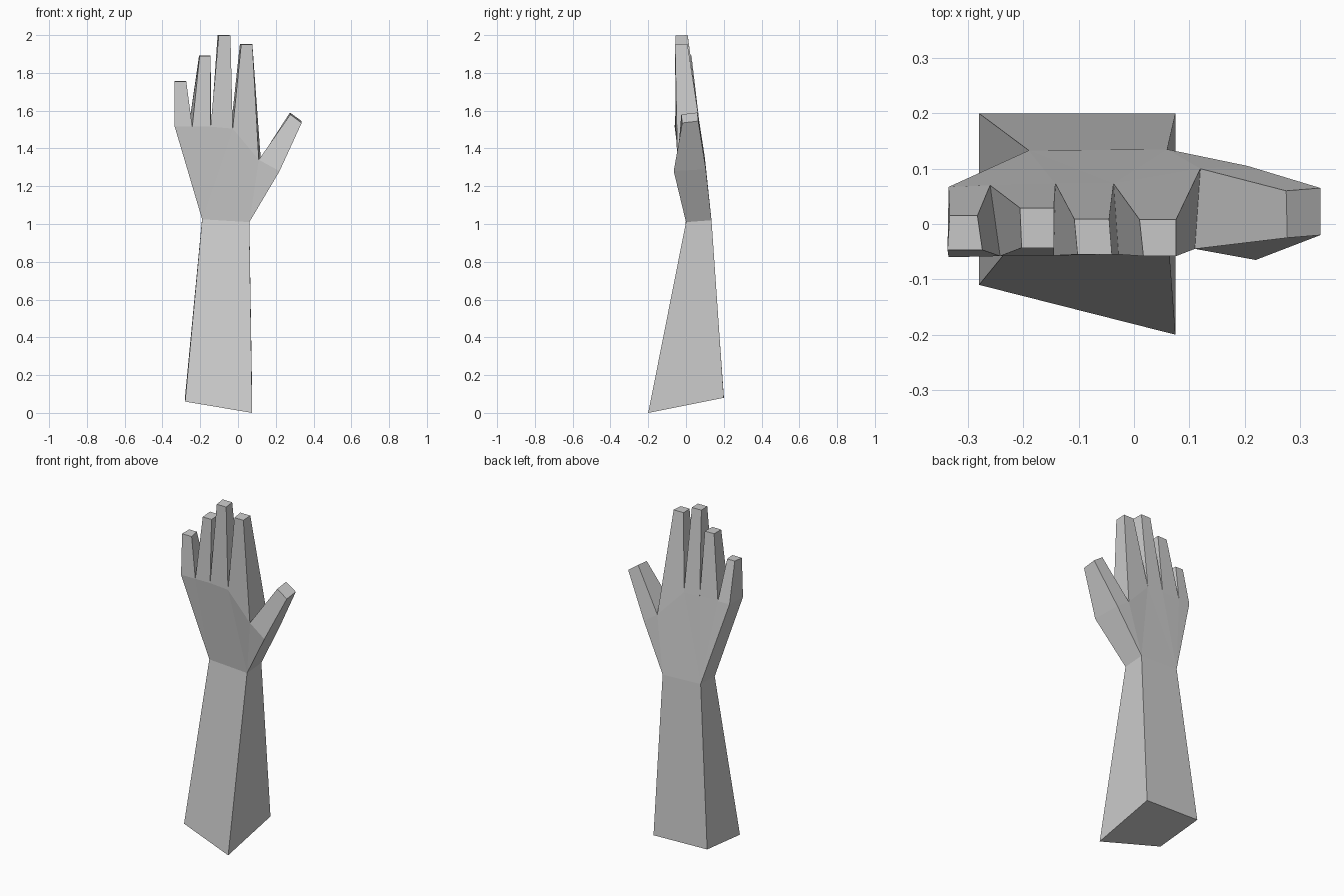
import bpy
import bmesh

if "Cube" in bpy.data.objects:
    bpy.data.objects.remove(bpy.data.objects["Cube"])

bm = bmesh.new()


def pair(front, back):
    """A front vertex and the matching vertex on the back of the hand."""
    return bm.verts.new(front), bm.verts.new(back)


def panels(row):
    """Front and back faces spanning a closed outline of front/back pairs."""
    bm.faces.new([p[0] for p in row])
    bm.faces.new([p[1] for p in reversed(row)])


def side(a, b):
    """Wall joining two neighbouring pairs."""
    bm.faces.new((a[0], a[1], b[1], b[0]))


def cap_digit(base_l, base_r, tip_l, tip_r):
    """Four-sided finger with a flat tip, growing from two knuckle pairs."""
    panels([base_l, base_r, tip_r, tip_l])
    side(base_r, tip_r)
    side(tip_r, tip_l)
    side(tip_l, base_l)


# Forearm: slanted elbow cut up to the wrist
elbow_l = pair((-0.28, -0.11, 0.06), (-0.28, 0.20, 0.09))
elbow_r = pair((0.075, -0.20, 0.0), (0.075, 0.20, 0.08))
wrist_l = pair((-0.19, 0.0, 1.025), (-0.19, 0.133, 1.03))
wrist_r = pair((0.06, 0.0, 1.01), (0.06, 0.135, 1.02))
panels([elbow_l, elbow_r, wrist_r, wrist_l])
side(elbow_l, elbow_r)
side(elbow_r, wrist_r)
side(wrist_l, elbow_l)

# Knuckle line: outer edge, three finger gaps, thumb web, thumb joint
knuckles = [
    pair((-0.335, -0.06, 1.515), (-0.335, 0.067, 1.52)),
    pair((-0.242, -0.058, 1.515), (-0.26, 0.07, 1.52)),
    pair((-0.145, -0.057, 1.515), (-0.142, 0.073, 1.52)),
    pair((-0.028, -0.055, 1.505), (-0.037, 0.073, 1.515)),
    pair((0.11, -0.045, 1.34), (0.12, 0.10, 1.35)),
    pair((0.22, -0.065, 1.28), (0.205, 0.105, 1.29)),
]

# Palm
for a, b in zip(knuckles[:3], knuckles[1:4]):
    panels([wrist_l, b, a])
panels([wrist_l, wrist_r, knuckles[3]])
panels([wrist_r, knuckles[4], knuckles[3]])
panels([wrist_r, knuckles[5], knuckles[4]])
side(wrist_r, knuckles[5])
side(knuckles[0], wrist_l)

# Four fingers: front (left x, right x, y), back (left x, right x, y), height
fingers = [
    ((-0.337, -0.274, -0.047), (-0.333, -0.283, 0.015), 1.755),
    ((-0.203, -0.145, -0.043), (-0.206, -0.145, 0.029), 1.89),
    ((-0.102, -0.04, -0.055), (-0.108, -0.045, 0.009), 1.997),
    ((0.017, 0.076, -0.058), (0.01, 0.076, 0.008), 1.95),
]
for i, ((fl, fr, fy), (bl, br, by), z) in enumerate(fingers):
    cap_digit(knuckles[i], knuckles[i + 1],
              pair((fl, fy, z), (bl, by, z + 0.003)),
              pair((fr, fy, z), (br, by, z + 0.003)))

# Thumb
cap_digit(knuckles[4], knuckles[5],
          pair((0.277, -0.025, 1.58), (0.275, 0.06, 1.59)),
          pair((0.337, -0.02, 1.535), (0.337, 0.065, 1.545)))

bmesh.ops.recalc_face_normals(bm, faces=bm.faces)
mesh = bpy.data.meshes.new("forearm_and_hand")
bm.to_mesh(mesh)
bm.free()
bpy.context.collection.objects.link(bpy.data.objects.new("forearm_and_hand", mesh))
